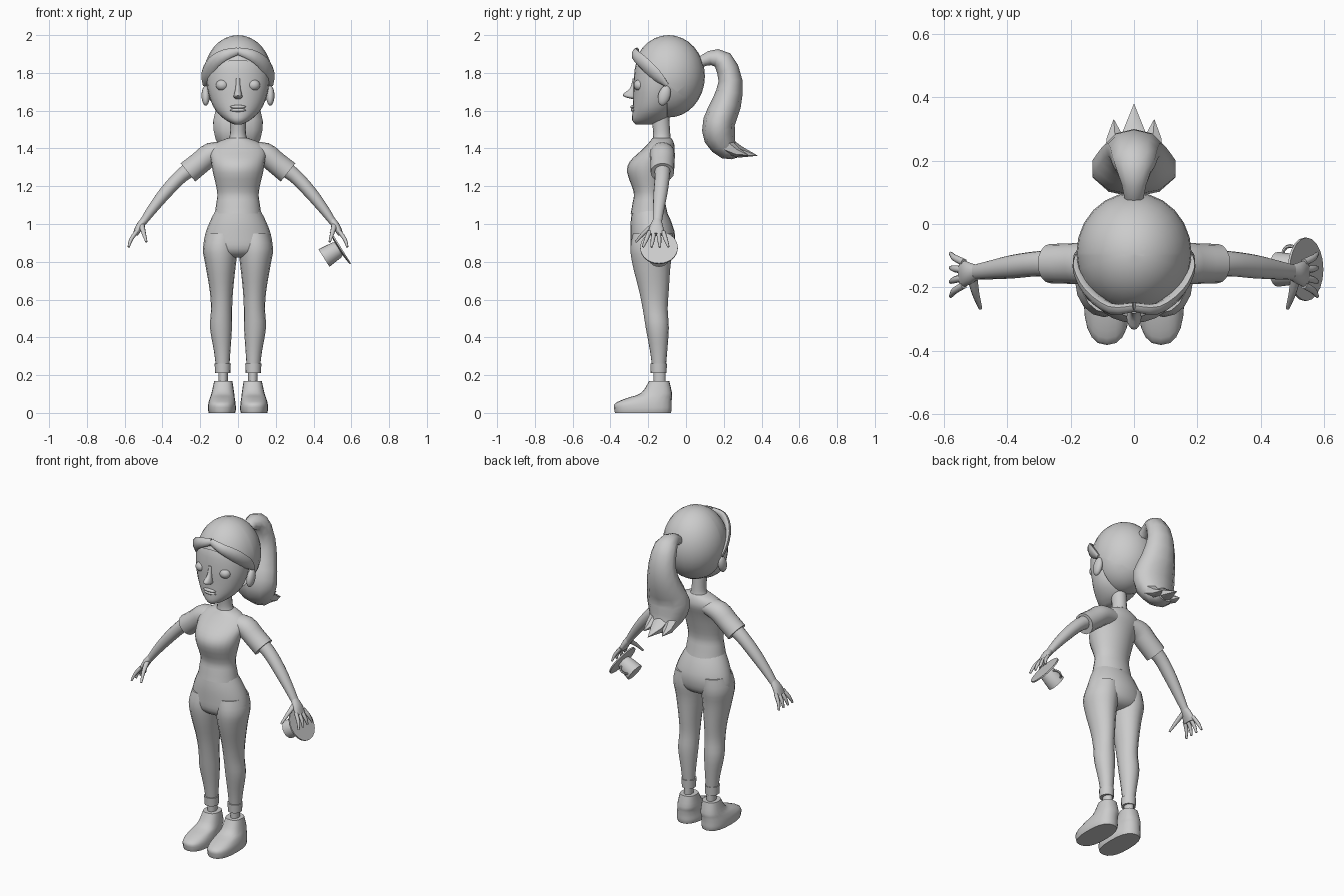
import bpy
import bmesh
from math import cos, sin, pi, radians
from mathutils import Vector, Matrix

default_cube = bpy.data.objects.get("Cube")
if default_cube:
    bpy.data.objects.remove(default_cube, do_unlink=True)

clay = bpy.data.materials.new("plain_grey")
clay.use_nodes = True
clay.diffuse_color = (.6, .6, .6, 1)
clay.node_tree.nodes["Principled BSDF"].inputs["Base Color"].default_value = (.6, .6, .6, 1)

X, Y, Z = Vector((1, 0, 0)), Vector((0, 1, 0)), Vector((0, 0, 1))


def finish(name, bm, mirror=False, angle=50):
    """Turn a bmesh into a shaded object, optionally mirrored across x."""
    bmesh.ops.recalc_face_normals(bm, faces=bm.faces)
    mesh = bpy.data.meshes.new(name)
    bm.to_mesh(mesh)
    bm.free()
    mesh.materials.append(clay)
    obj = bpy.data.objects.new(name, mesh)
    bpy.context.collection.objects.link(obj)
    bpy.ops.object.select_all(action="DESELECT")
    obj.select_set(True)
    bpy.context.view_layer.objects.active = obj
    bpy.ops.object.shade_smooth_by_angle(angle=radians(angle))
    if mirror:
        modifier = obj.modifiers.new("both_sides", "MIRROR")
        modifier.use_mirror_merge = False
    return obj


def spline(rows, steps):
    """Catmull-Rom interpolation of whole rows of numbers."""
    rows = [Vector(row) for row in rows]
    padded = [rows[0]] + rows + [rows[-1]]
    result = []
    for a, b, c, d in zip(padded, padded[1:], padded[2:], padded[3:]):
        for step in range(steps):
            t = step / steps
            result.append(b + (c - a) * t / 2 + (a - b * 2.5 + c * 2 - d / 2) * t * t
                          + (b * 3 - a - c * 3 + d) * t ** 3 / 2)
    return result + [rows[-1]]


def loft(name, rows, side=Y, upright=False, sides=16, steps=3, square=1, **options):
    """Skin rings given as x, y, z, first radius, radius along side."""
    rows = spline(rows, steps)
    centres = [Vector(row[:3]) for row in rows]
    bm = bmesh.new()
    rings = []
    for i, row in enumerate(rows):
        along = Z if upright else (centres[min(i + 1, len(rows) - 1)]
                                   - centres[max(i - 1, 0)]).normalized()
        across = (side - along * side.dot(along)).normalized()
        out = across.cross(along)
        ring = []
        for k in range(sides):
            c, s = cos(2 * pi * k / sides), sin(2 * pi * k / sides)
            c, s = (abs(v) ** square * (1 if v > 0 else -1) for v in (c, s))
            ring.append(bm.verts.new(centres[i] + out * row[3] * c + across * row[4] * s))
        rings.append(ring)
    for low, high in zip(rings, rings[1:]):
        for k in range(sides):
            n = (k + 1) % sides
            bm.faces.new((low[k], low[n], high[n], high[k]))
    bm.faces.new(rings[0])
    bm.faces.new(rings[-1])
    return finish(name, bm, **options)


def ball(name, centre, radii, mirror=False, tilt=0):
    bm = bmesh.new()
    matrix = (Matrix.Translation(centre) @ Matrix.Rotation(tilt, 4, "X")
              @ Matrix.Diagonal((*radii, 1)))
    bmesh.ops.create_uvsphere(bm, u_segments=16, v_segments=10, radius=1, matrix=matrix)
    return finish(name, bm, mirror)


# Head and facial features
loft("face", [(0, -.225, 1.527, .02, .04), (0, -.2, 1.55, .065, .085),
              (0, -.175, 1.6, .118, .108), (0, -.16, 1.67, .15, .12),
              (0, -.15, 1.75, .165, .128), (0, -.14, 1.85, .16, .125),
              (0, -.125, 1.92, .12, .1)], upright=True, sides=24)
loft("nose", [(0, -.275, 1.662, .012, .012), (0, -.292, 1.672, .023, .03),
              (0, -.295, 1.687, .021, .038), (0, -.278, 1.72, .013, .018),
              (0, -.268, 1.77, .012, .014)], upright=True)
for label, height, depth in (("upper_lip", 1.62, -.28), ("lower_lip", 1.603, -.277)):
    ball(label, (0, depth, height), (.042, .015, .01))
ball("eyes", (.083, -.245, 1.735), (.034, .032, .03), mirror=True)
ball("ears", (.171, -.115, 1.68), (.022, .032, .055), mirror=True, tilt=-.3)

# Hair cap, trimmed along the hairline
bm = bmesh.new()
bmesh.ops.create_uvsphere(bm, u_segments=24, v_segments=16, radius=1,
                          matrix=Matrix.Translation((0, -.092, 1.782))
                          @ Matrix.Diagonal((.182, .192, .218, 1)))
temple = Vector((0, -.1, 1.74))
hairline = Vector((0, .6, .8))
for normal in (Y, hairline):
    bmesh.ops.bisect_plane(bm, geom=bm.verts[:] + bm.edges[:] + bm.faces[:],
                           plane_co=temple, plane_no=normal)
bare = [f for f in bm.faces if all((f.calc_center_median() - temple).dot(n) < 0
                                   for n in (Y, hairline))]
bmesh.ops.delete(bm, geom=bare, context="FACES")
finish("hair_cap", bm)
loft("swept_fringe", [(0, -.262, 1.915, .02, .015), (.07, -.268, 1.895, .03, .018),
                      (.135, -.222, 1.85, .038, .018), (.168, -.155, 1.785, .038, .016),
                      (.176, -.1, 1.735, .012, .01)],
     side=Vector((.6, -.8, 0)), sides=8, mirror=True)

# Ponytail with pointed ends
loft("ponytail", [(0, .07, 1.85, .025, .03), (0, .125, 1.878, .038, .04),
                  (0, .195, 1.865, .055, .07), (0, .235, 1.76, .063, .085),
                  (0, .215, 1.64, .078, .11), (0, .175, 1.54, .085, .138),
                  (0, .18, 1.46, .085, .125), (0, .225, 1.39, .055, .085),
                  (0, .275, 1.37, .02, .05)], side=X, sides=10, steps=2)
loft("ponytail_tip", [(0, .2, 1.42, .05, .06), (0, .29, 1.38, .03, .04),
                      (0, .378, 1.362, .001, .001)], side=X, sides=6, steps=1)
loft("ponytail_side_tips", [(.05, .2, 1.42, .05, .05), (.06, .27, 1.38, .025, .03),
                            (.064, .33, 1.365, .001, .001)],
     side=X, sides=6, steps=1, mirror=True)

# Neck, shirt and sleeves
loft("neck", [(0, -.13, 1.41, .085, .06), (0, -.128, 1.45, .05, .048),
              (0, -.13, 1.5, .041, .045), (0, -.14, 1.6, .045, .05)], upright=True)
loft("shirt", [(0, -.195, 1.055, .123, .098), (0, -.196, 1.11, .115, .087),
               (0, -.197, 1.17, .11, .08), (0, -.203, 1.27, .132, .108),
               (0, -.188, 1.33, .142, .11), (0, -.148, 1.39, .15, .088),
               (0, -.131, 1.43, .115, .066), (0, -.128, 1.455, .052, .05)],
     upright=True, sides=24)
loft("sleeves", [(.06, -.13, 1.385, .045, .06), (.14, -.125, 1.372, .06, .066),
                 (.2, -.125, 1.325, .06, .064), (.265, -.125, 1.273, .062, .062)],
     mirror=True)

# Arms, palms and fingers
loft("arms", [(.2, -.125, 1.325, .045, .045), (.297, -.125, 1.258, .038, .04),
              (.385, -.135, 1.165, .034, .037), (.46, -.146, 1.07, .026, .029),
              (.502, -.152, 1.01, .019, .024)], mirror=True)
loft("palms", [(.497, -.152, 1.02, .019, .023), (.522, -.156, .985, .02, .036),
               (.543, -.158, .945, .014, .044)], mirror=True)
for i, label in enumerate(("index", "middle", "ring", "little")):
    base = -.193 + .024 * i
    tip = -.228 + .045 * i
    loft(label + "_fingers", [(.537, base, .96, .011, .012),
                              (.566, (base + tip) / 2, .918, .01, .011),
                              (.579, tip, .878, .006, .006)], sides=8, mirror=True)
loft("thumbs", [(.51, -.17, .995, .014, .016), (.5, -.22, .955, .011, .012),
                (.485, -.266, .905, .006, .006)], side=X, sides=8, mirror=True)

# Trousers, cuffs and ankles
loft("hips", [(0, -.195, 1.068, .121, .091), (0, -.185, 1.01, .15, .108),
              (0, -.176, .94, .175, .118), (0, -.178, .87, .18, .112),
              (0, -.178, .835, .13, .085), (0, -.178, .822, .04, .05)],
     upright=True, sides=24)
loft("trouser_legs", [(.086, -.176, .95, .082, .105), (.094, -.181, .87, .092, .113),
                      (.092, -.182, .78, .08, .1), (.088, -.17, .65, .062, .079),
                      (.087, -.163, .55, .056, .066), (.09, -.152, .45, .058, .061),
                      (.084, -.145, .33, .044, .046), (.081, -.143, .24, .035, .036)],
     upright=True, mirror=True)
loft("cuffs", [(.081, -.145, .21, .04, .042), (.081, -.145, .262, .043, .044)],
     upright=True, steps=1, mirror=True)
loft("ankles", [(.079, -.14, .14, .025, .032), (.079, -.14, .23, .025, .032)],
     upright=True, steps=1, mirror=True)

# Shoes
loft("shoes", [(.085, -.228, 0, .07, .148), (.085, -.228, .02, .074, .152),
               (.085, -.226, .05, .072, .15), (.083, -.195, .078, .066, .12),
               (.08, -.156, .105, .06, .082), (.078, -.142, .17, .048, .053)],
     upright=True, sides=20, square=.8, mirror=True)

# Cup and saucer held in the left hand
middle = Vector((.54, -.143, .873))
pour = Vector((-.85, 0, -.53))


def turned(name, profile):
    """Lathe distance and radius pairs about the tilted cup axis."""
    return loft(name, [(*(middle + pour * d), r, r) for d, r in profile],
                sides=20, steps=1, angle=40)


turned("saucer", [(-.006, .1), (.002, .1), (.008, .05)])
turned("cup", [(.004, .036), (.02, .046), (.1, .055), (.1, .049), (.025, .04)])
handle_arc = [(pi * k / 6, middle + pour * .055) for k in range(7)]
loft("cup_handle", [(*(c + pour * .028 * cos(a) + Y * (.046 + .028 * sin(a))), .006, .006)
                    for a, c in handle_arc], side=pour.cross(Y), sides=6, steps=1)
